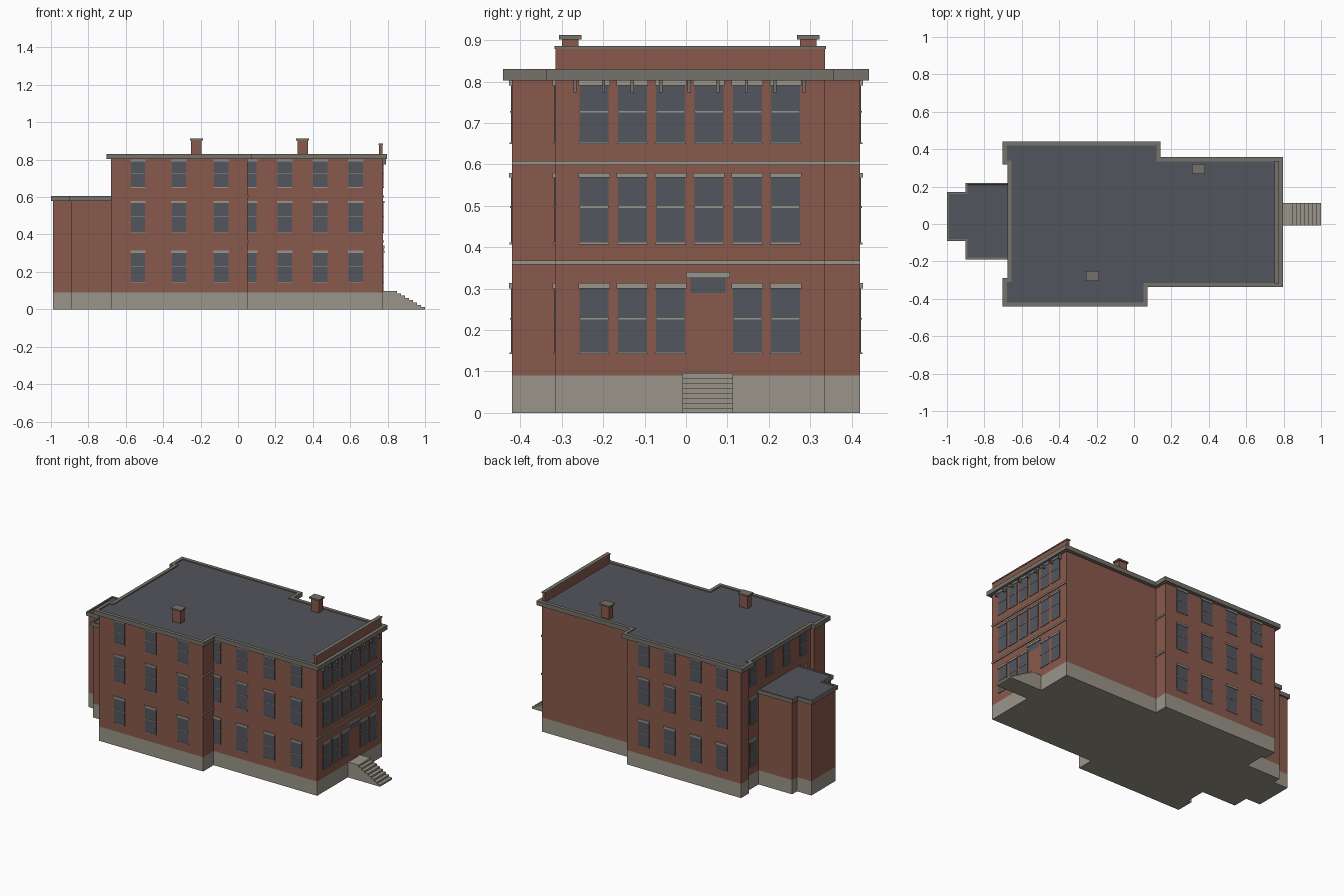
import bpy, bmesh

old = bpy.data.objects.get("Cube")
if old:
    bpy.data.objects.remove(old, do_unlink=True)


def material(name, rgb):
    m = bpy.data.materials.new(name)
    m.use_nodes = True
    m.diffuse_color = (*rgb, 1)
    m.node_tree.nodes["Principled BSDF"].inputs["Base Color"].default_value = (*rgb, 1)
    return m


BRICK = material("red_brick", (0.25, 0.10, 0.072))
STONE = material("pale_stone", (0.328, 0.301, 0.251))
TRIM = material("grey_trim", (0.178, 0.168, 0.144))
SLATE = material("slate_roof", (0.084, 0.091, 0.109))
GLASS = material("window_glass", (0.086, 0.093, 0.112))


def finish(name, bm, *mats):
    bmesh.ops.recalc_face_normals(bm, faces=bm.faces)
    me = bpy.data.meshes.new(name)
    bm.to_mesh(me)
    bm.free()
    for m in mats:
        me.materials.append(m)
    ob = bpy.data.objects.new(name, me)
    bpy.context.collection.objects.link(ob)
    return ob


def add_box(bm, xs, ys, zs):
    v = bmesh.ops.create_cube(bm, size=1)["verts"]
    for p in v:
        p.co = [r[0] if c < 0 else r[1] for c, r in zip(p.co, (xs, ys, zs))]


def boxes(name, mat, *specs):
    bm = bmesh.new()
    for s in specs:
        add_box(bm, *s)
    return finish(name, bm, mat)


def prism_mesh(outline, z0, z1):
    bm = bmesh.new()
    f = bm.faces.new([bm.verts.new((x, y, z0)) for x, y in outline])
    up = bmesh.ops.extrude_face_region(bm, geom=[f])["geom"]
    bmesh.ops.translate(bm, verts=[g for g in up if isinstance(g, bmesh.types.BMVert)],
                        vec=(0, 0, z1 - z0))
    bmesh.ops.recalc_face_normals(bm, faces=bm.faces)
    return bm


def grow(outline, d):
    """Offset a counter-clockwise right-angled outline outwards."""
    out = []
    for i, (x, y) in enumerate(outline):
        px, py = outline[i - 1]
        nx, ny = outline[(i + 1) % len(outline)]
        sign = lambda a: (a > 1e-6) - (a < -1e-6)
        ox = sign(y - py) + sign(ny - y)
        oy = -sign(x - px) - sign(nx - x)
        out.append((x + d * ox, y + d * oy))
    return out


def roof(name, outline, z0, z1, overhang):
    """Cornice slab with a sunken roof surface."""
    bm = prism_mesh(grow(outline, overhang), z0, z1)
    top = max(bm.faces, key=lambda f: f.calc_center_median().z)
    bmesh.ops.inset_region(bm, faces=[top], thickness=overhang, use_even_offset=True)
    bmesh.ops.inset_region(bm, faces=[top], thickness=0.0005, depth=-0.006)
    top.material_index = 1
    finish(name, bm, TRIM, SLATE)


# Building volumes
E, W, RECESS = 0.775, -0.68, -0.655
S, N, SE, NE = -0.42, 0.42, -0.315, 0.335
JOG_S, JOG_N = 0.05, 0.12
main = [(W, S), (JOG_S, S), (JOG_S, SE), (E, SE), (E, NE), (JOG_N, NE), (JOG_N, N),
        (W, N), (W, 0.34), (RECESS, 0.34), (RECESS, -0.31), (W, -0.31)]
annex = [(-0.99, -0.08), (-0.89, -0.08), (-0.89, -0.18), (-0.64, -0.18),
         (-0.64, 0.21), (-0.89, 0.21), (-0.89, 0.16), (-0.99, 0.16)]
BASE = 0.09
for label, outline, eave, top, over in (("main", main, 0.803, 0.83, 0.022),
                                        ("annex", annex, 0.58, 0.605, 0.01)):
    finish(label + "_base", prism_mesh(outline, 0, BASE), STONE)
    finish(label + "_walls", prism_mesh(outline, BASE, eave), BRICK)
    roof(label + "_roof", outline, eave, top, over)

# Windows: glass, lintel, sash bar and sill on any wall
glass, stonework = bmesh.new(), bmesh.new()
ROWS = [(0.145, 0.30, 0.227, 0.313), (0.41, 0.568, 0.497, 0.579), (0.652, 0.79, 0.727, 0.802)]


def plate(bm, axis, wall, out, mid, width, z0, z1, depth):
    span = (mid - width / 2, mid + width / 2)
    thick = sorted((wall - out * 0.002, wall + out * depth))
    add_box(bm, *((thick, span) if axis == "x" else (span, thick)), (z0, z1))


def window(axis, wall, out, mid, width, row):
    z0, z1, bar, head = ROWS[row]
    plate(glass, axis, wall, out, mid, width, z0, z1, 0.003)
    plate(stonework, axis, wall, out, mid, width + 0.006, z1, head, 0.007)
    plate(stonework, axis, wall, out, mid, width, bar - 0.002, bar + 0.002, 0.005)
    plate(stonework, axis, wall, out, mid, width + 0.003, z0 - 0.003, z0 + 0.001, 0.006)


DOOR_Y = 0.053
for row in range(3):
    for i in range(6):
        if row or i != 3:
            window("x", E, 1, -0.222 + 0.0925 * i, 0.07, row)
    for x in (-0.535, -0.316, -0.09):
        window("y", S, -1, x, 0.076, row)
    window("y", SE, -1, 0.076, 0.048, row)
    for x in (0.25, 0.44, 0.63):
        window("y", SE, -1, x, 0.076, row)
    for i in range(4):
        window("y", N, 1, -0.545 + 0.182 * i, 0.076, row)
    for y in (0.265, 0.1, -0.07, -0.235):
        if row == 2 or abs(y) > 0.2:
            window("x", RECESS, -1, y, 0.07, row)

# Entrance: transom light, lintel and door leaf
plate(glass, "x", E, 1, DOOR_Y, 0.084, 0.29, 0.326, 0.003)
plate(stonework, "x", E, 1, DOOR_Y, 0.107, 0.326, 0.34, 0.008)
door = bmesh.new()
plate(door, "x", E, 1, DOOR_Y, 0.084, 0.097, 0.29, 0.003)
finish("front_door", door, BRICK)

# Belt courses along the east-facing walls
for z in (0.363, 0.603):
    for wall, y0, y1 in ((E, SE, NE), (JOG_S, S, SE), (JOG_N, NE, N)):
        plate(stonework, "x", wall, 1, (y0 + y1) / 2, y1 - y0, z - 0.005, z + 0.005, 0.006)
finish("window_panes", glass, GLASS)
finish("lintels_sills_and_belts", stonework, STONE)

# Entrance stairs from a stepped profile
STEPS, RISE, RUN = 8, 0.0121, 0.0214
profile = [(E, 0), (1, 0)]
for i in range(STEPS):
    x = 1 - RUN * i
    profile += [(x, RISE * (i + 1)), (x - RUN if i < STEPS - 1 else E, RISE * (i + 1))]
bm = bmesh.new()
face = bm.faces.new([bm.verts.new((x, -0.008, z)) for x, z in profile])
side = bmesh.ops.extrude_face_region(bm, geom=[face])["geom"]
bmesh.ops.translate(bm, verts=[g for g in side if isinstance(g, bmesh.types.BMVert)],
                    vec=(0, 0.121, 0))
finish("entrance_stairs", bm, STONE)

# Cornice brackets
boxes("cornice_brackets", TRIM,
      *[((E - 0.002, E + 0.017), (y - 0.004, y + 0.004), (0.773, 0.804))
        for y in (-0.268 + 0.069 * i for i in range(9))])

# Parapet above the entrance front
boxes("parapet", BRICK, ((0.753, 0.772), (SE, NE), (0.815, 0.879)))
boxes("parapet_coping", TRIM, ((0.75, E), (SE - 0.003, NE + 0.003), (0.879, 0.886)))

# Chimneys
for name, x, y in (("south_chimney", -0.222, -0.279), ("north_chimney", 0.345, 0.295)):
    for part, mat, hx, hy, z0, z1 in (("_stack", BRICK, 0.028, 0.02, 0.815, 0.902),
                                      ("_cap", TRIM, 0.035, 0.027, 0.902, 0.912)):
        boxes(name + part, mat, ((x - hx, x + hx), (y - hy, y + hy), (z0, z1)))
